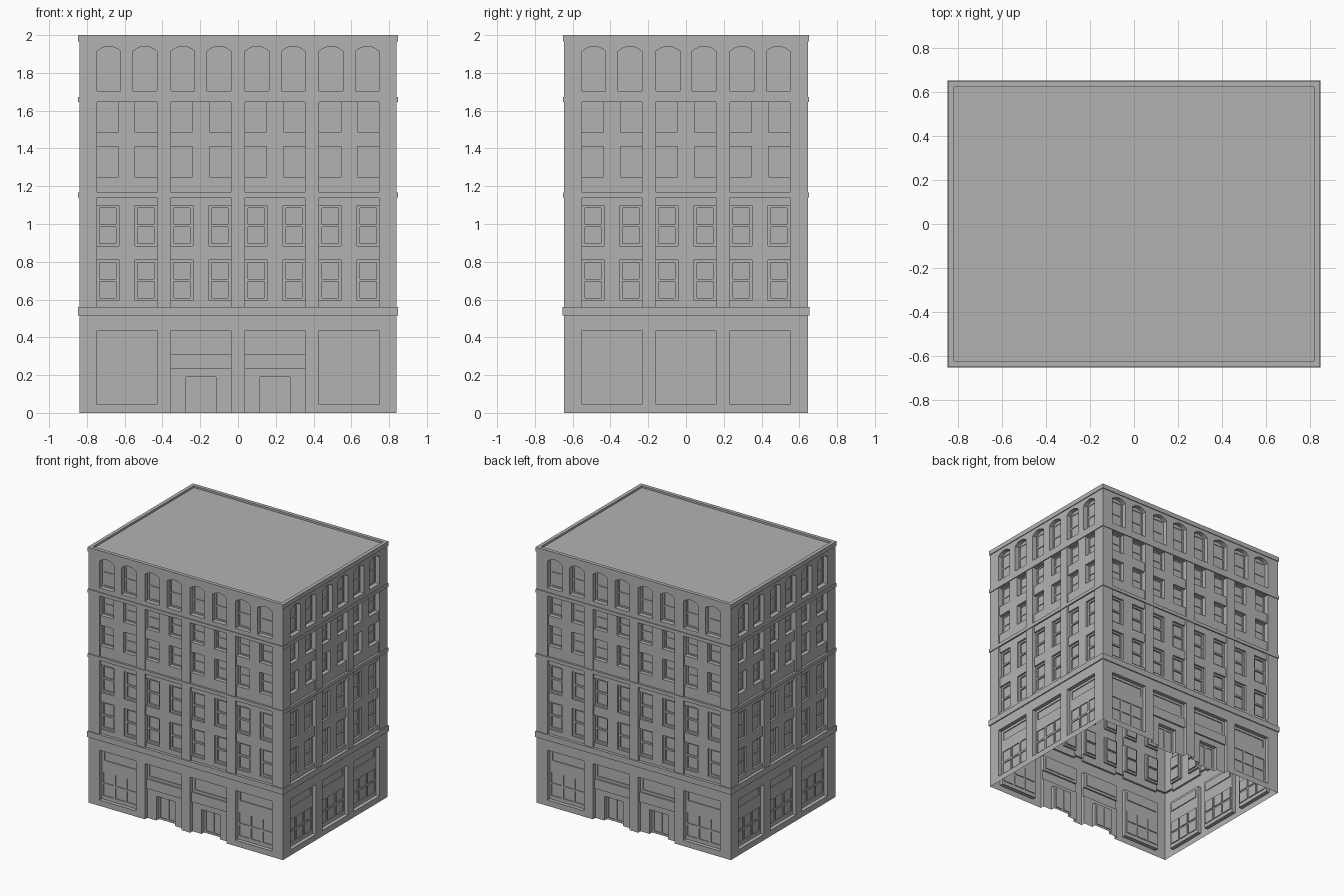
import bpy
import bmesh
from math import pi
from mathutils import Matrix, Vector

cube = bpy.data.objects.get("Cube")
if cube:
    bpy.data.objects.remove(cube, do_unlink=True)

stone = bpy.data.materials.new("grey stone")
stone.use_nodes = True
GREY = (0.45, 0.45, 0.45, 1)
stone.diffuse_color = GREY
stone.node_tree.nodes["Principled BSDF"].inputs["Base Color"].default_value = GREY

HX, HY = 0.84, 0.645       # half sizes of the wall planes
PITCH, BAY = 0.392, 0.316  # bay spacing and clear width between pilasters


def finish(bm, name):
    mesh = bpy.data.meshes.new(name)
    bm.to_mesh(mesh)
    bm.free()
    mesh.materials.append(stone)
    obj = bpy.data.objects.new(name, mesh)
    bpy.context.collection.objects.link(obj)
    return obj


def grid(rects, u0, u1, z0, z1, cols, rows, bar, depth):
    """Panes sunk between glazing bars."""
    w = (u1 - u0 - bar * (cols + 1)) / cols
    h = (z1 - z0 - bar * (rows + 1)) / rows
    for c in range(cols):
        for r in range(rows):
            u, z = u0 + bar + c * (w + bar), z0 + bar + r * (h + bar)
            rects.append((u, u + w, z, z + h, depth))


def shop_window(rects, u0, u1):
    rects.append((u0, u1, 0.045, 0.435, 0.03))
    grid(rects, u0, u1, 0.33, 0.435, 1, 1, 0.02, 0.037)
    grid(rects, u0, u1, 0.06, 0.27, 3, 2, 0.014, 0.037)


def entrance(rects, u0, u1):
    mid = (u0 + u1) / 2
    rects.append((u0, u1, 0.31, 0.435, 0.03))
    grid(rects, u0, u1, 0.31, 0.435, 1, 1, 0.02, 0.037)
    rects.append((u0, u1, 0.235, 0.31, 0.018))
    rects.append((u0, u1, 0, 0.235, 0.03))
    rects.append((mid - 0.08, mid + 0.08, 0, 0.19, 0.06))
    grid(rects, mid - 0.08, mid + 0.08, 0, 0.19, 2, 1, 0.016, 0.066)


def upper_floors(rects, u0, u1, arches):
    rects.append((u0, u1, 0.54, 1.15, 0.015))
    rects.append((u0, u1, 1.155, 1.655, 0.01))
    for side in (0, 1):
        def span(width):
            return (u1 - width, u1) if side else (u0, u0 + width)
        # double-hung sashes
        a, b = span(0.115)
        for z in (0.595, 0.883):
            rects.append((a, b, z, z + 0.215, 0.03))
            grid(rects, a, b, z, z + 0.215, 1, 2, 0.014, 0.042)
        # plain windows
        a, b = span(0.114)
        for z in (1.25, 1.487):
            rects.append((a, b, z, z + 0.16, 0.04))
            grid(rects, a, b, z, z + 0.16, 1, 2, 0.01, 0.045)
        # arched windows
        a, b = span(0.125)
        rects.append((a, b, 1.705, 1.94, 0.035))
        grid(rects, a, b, 1.705, 1.925, 1, 2, 0.012, 0.04)
        arches.append((a, b, 1.915, 1.94, 0.035))


def relief_wall(name, half, dist, angle, bays, doors):
    rects, arches = [], []
    for i in range(bays):
        centre = (i - (bays - 1) / 2) * PITCH
        u0, u1 = centre - BAY / 2, centre + BAY / 2
        (entrance if i in doors else shop_window)(rects, u0, u1)
        upper_floors(rects, u0, u1, arches)

    us = sorted({round(v, 4) for r in rects for v in r[:2]} | {-half, half})
    zs = sorted({round(v, 4) for r in rects for v in r[2:4]} | {0, 1.98})

    def depth_at(u, z):
        d = 0
        for a, b, c, e, depth in rects:
            if a < u < b and c < z < e:
                d = depth
        return d

    depth = [[depth_at((a + b) / 2, (c + e) / 2) for c, e in zip(zs, zs[1:])]
             for a, b in zip(us, us[1:])]
    bm = bmesh.new()
    turn = Matrix.Rotation(angle, 3, 'Z')
    verts = {}

    def face(*points):
        vs = []
        for u, z, d in points:
            key = (round(u, 4), round(z, 4), round(d, 4))
            if key not in verts:
                verts[key] = bm.verts.new(turn @ Vector((u, d - dist, z)))
            vs.append(verts[key])
        bm.faces.new(vs)

    # flat cells, with jambs, sills and heads where the depth changes
    for i, (a, b) in enumerate(zip(us, us[1:])):
        for j, (c, e) in enumerate(zip(zs, zs[1:])):
            d = depth[i][j]
            face((a, c, d), (b, c, d), (b, e, d), (a, e, d))
            if i and depth[i - 1][j] != d:
                p = depth[i - 1][j]
                face((a, c, p), (a, c, d), (a, e, d), (a, e, p))
            if j and depth[i][j - 1] != d:
                p = depth[i][j - 1]
                face((a, c, p), (b, c, p), (b, c, d), (a, c, d))
    bmesh.ops.dissolve_limit(bm, angle_limit=0.01, verts=bm.verts[:], edges=bm.edges[:])
    verts.clear()

    # spandrels that round off the arched heads
    steps = 5
    for a, b, spring, top, d in arches:
        mid, w = (a + b) / 2, (b - a) / 2
        arc = [(mid + w * t / steps, top - (top - spring) * (t / steps) ** 2)
               for t in range(-steps, steps + 1)]
        face((a, top, 0), *[(u, z, 0) for u, z in arc[:steps + 1]])
        face((b, top, 0), *[(u, z, 0) for u, z in arc[steps:]])
        for (p, pz), (q, qz) in zip(arc, arc[1:]):
            face((p, pz, 0), (p, pz, d), (q, qz, d), (q, qz, 0))
    return finish(bm, name)


def ring(name, profile, cap=False):
    """Sweep an (offset, height) profile around the building."""
    bm = bmesh.new()
    loops = [[bm.verts.new((sx * (HX + o), sy * (HY + o), z))
              for sx, sy in ((-1, -1), (1, -1), (1, 1), (-1, 1))] for o, z in profile]
    for low, high in zip(loops, loops[1:]):
        for k in range(4):
            n = (k + 1) % 4
            bm.faces.new((low[k], low[n], high[n], high[k]))
    if cap:
        bm.faces.new(loops[-1])
    return finish(bm, name)


# four facades, with entrances on the front and back
for name, angle in (("front_wall", 0), ("back_wall", pi)):
    relief_wall(name, HX, HY, angle, 4, (1, 2))
for name, angle in (("left_wall", pi / 2), ("right_wall", -pi / 2)):
    relief_wall(name, HY, HX, angle, 3, ())

# string courses
for name, low, high, out in (("shopfront_cornice", 0.515, 0.56, 0.008),
                             ("middle_string_course", 1.14, 1.167, 0.006),
                             ("upper_string_course", 1.645, 1.672, 0.006)):
    ring(name, [(0, low), (out, low), (out, high), (-0.015, high)])

# roof with its cornice and low parapet
ring("roof_and_cornice", [(0, 1.965), (0.006, 1.965), (0.006, 2), (-0.022, 2),
                          (-0.022, 1.985)], cap=True)
